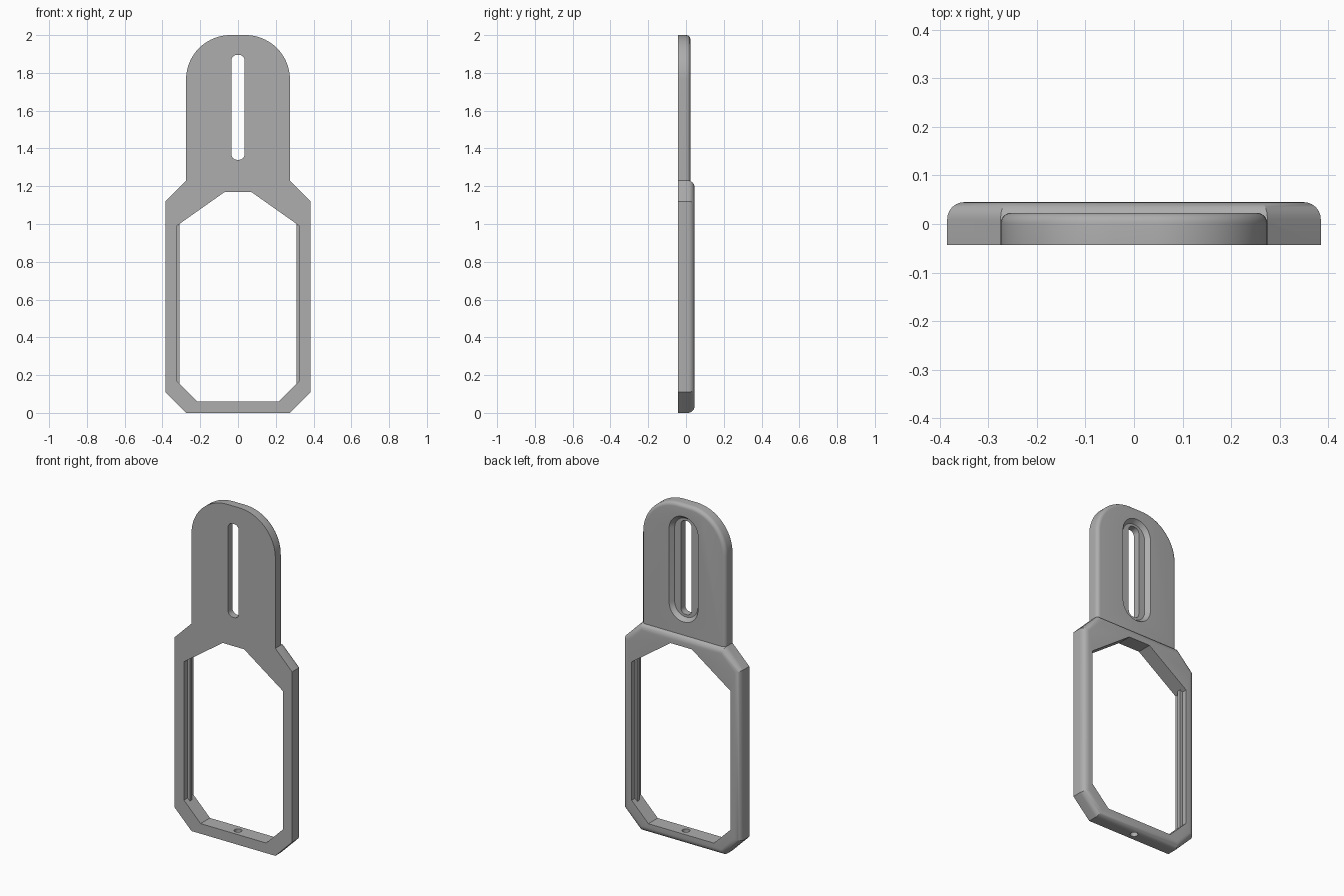
import bpy, bmesh, math

old = bpy.data.objects.get("Cube")
if old:
    bpy.data.objects.remove(old, do_unlink=True)

GREY = (0.42, 0.42, 0.42, 1)
mat = bpy.data.materials.new("plain grey")
mat.use_nodes = True
mat.diffuse_color = GREY
mat.node_tree.nodes["Principled BSDF"].inputs["Base Color"].default_value = GREY

FRONT, FRAME_BACK, PLATE_BACK = -0.043, 0.045, 0.023


def loft(name, front, back, y0, y1, fillet=0):
    """Solid between two x-z outlines; the back rim can be rounded."""
    bm = bmesh.new()
    a = [bm.verts.new((x, y0, z)) for x, z in front]
    b = [bm.verts.new((x, y1, z)) for x, z in back]
    bm.faces.new(a)
    rim = bm.faces.new(b[::-1])
    for i in range(len(a)):
        j = (i + 1) % len(a)
        bm.faces.new((a[j], a[i], b[i], b[j]))
    bmesh.ops.recalc_face_normals(bm, faces=bm.faces)
    if fillet:
        bmesh.ops.bevel(bm, geom=list(rim.edges), offset=fillet, segments=6,
                        profile=0.5, affect='EDGES')
    mesh = bpy.data.meshes.new(name)
    bm.to_mesh(mesh)
    bm.free()
    mesh.materials.append(mat)
    ob = bpy.data.objects.new(name, mesh)
    bpy.context.collection.objects.link(ob)
    return ob


def mirrored(half):
    return half + [(-x, z) for x, z in reversed(half)]


def arc(cx, cz, r, start, steps=10):
    angles = [math.radians(start + 90 * i / steps) for i in range(steps + 1)]
    return [(cx + r * math.cos(t), cz + r * math.sin(t)) for t in angles]


def rounded_slot(w, z0, z1, r):
    """Upright rounded rectangle centred on x = 0."""
    return mirrored(arc(w - r, z0 + r, r, -90) + arc(w - r, z1 - r, r, 0))


def combine(target, tool, operation):
    mod = target.modifiers.new(operation, 'BOOLEAN')
    mod.object, mod.operation, mod.solver = tool, operation, 'EXACT'
    bpy.context.view_layer.objects.active = target
    bpy.ops.object.modifier_apply(modifier=mod.name)
    bpy.data.objects.remove(tool, do_unlink=True)


# Eight-sided frame and hanging plate, rounded on the back
outer = mirrored([(0.275, 0), (0.385, 0.11), (0.385, 1.12), (0.275, 1.23)])
holder = loft("holder_frame", outer, outer, FRONT, FRAME_BACK, 0.035)
tab = mirrored([(0.275, 1.19)] + arc(0.04, 1.765, 0.235, 0, 20))
plate = loft("hanging_plate", tab, tab, FRONT, PLATE_BACK, 0.022)
combine(holder, plate, 'UNION')

# Large opening
inner = mirrored([(0.215, 0.06), (0.325, 0.17), (0.325, 0.99), (0.07, 1.17)])
combine(holder, loft("opening", inner, inner, -0.1, 0.1), 'DIFFERENCE')

# Slot with a sloped recess behind it
slot = rounded_slot(0.035, 1.34, 1.895, 0.03)
combine(holder, loft("slot", slot, slot, -0.1, 0.1), 'DIFFERENCE')
recess = loft("recess", rounded_slot(0.076, 1.325, 1.91, 0.075),
              rounded_slot(0.1, 1.3, 1.935, 0.099), -0.002, 0.03)
combine(holder, recess, 'DIFFERENCE')

# Small drain hole through the bottom bar
bpy.ops.mesh.primitive_cylinder_add(vertices=24, radius=0.021, depth=0.2,
                                    location=(0, 0, 0.03))
drain = bpy.context.object
drain.data.materials.append(mat)
combine(holder, drain, 'DIFFERENCE')

# Retaining ribs along the inner side walls
for side, label in ((1, "left"), (-1, "right")):
    rib = [(side * x, z) for x, z in
           ((0.33, 0.175), (0.31, 0.155), (0.31, 1.0), (0.33, 0.986))]
    loft(label + "_rib", rib, rib, -0.008, 0.014)

# Smooth rounded areas, crisp corners
for ob in bpy.context.scene.objects:
    ob.select_set(ob.type == 'MESH')
bpy.context.view_layer.objects.active = holder
bpy.ops.object.shade_smooth_by_angle(angle=math.radians(25))
